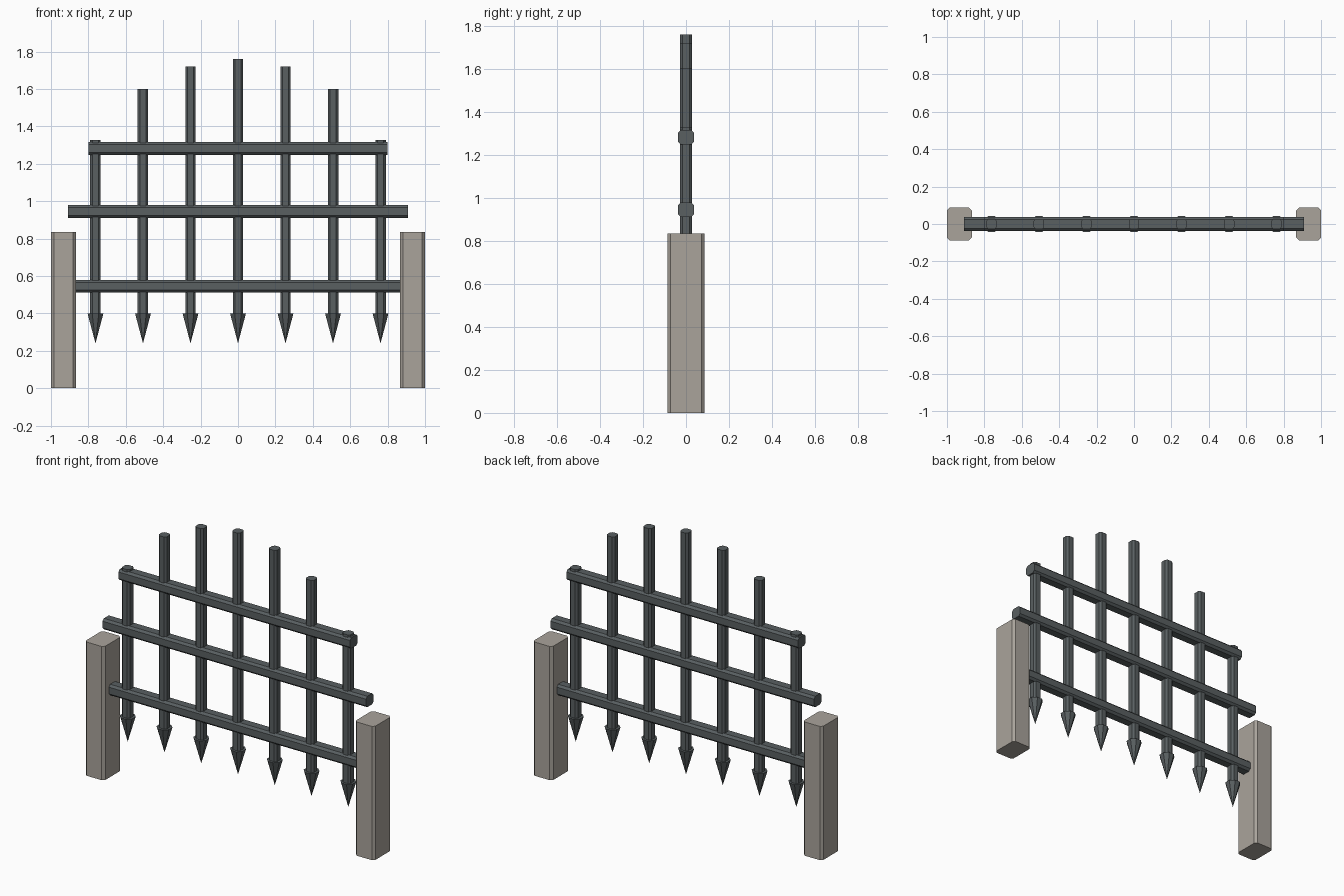
import bpy, bmesh, math
from mathutils import Matrix

if "Cube" in bpy.data.objects:
    bpy.data.objects.remove(bpy.data.objects["Cube"])


def material(name, col):
    m = bpy.data.materials.new(name)
    m.diffuse_color = (*col, 1)
    m.use_nodes = True
    m.node_tree.nodes["Principled BSDF"].inputs["Base Color"].default_value = m.diffuse_color
    return m


iron = material("iron", (0.10, 0.115, 0.12))
stone = material("stone", (0.40, 0.37, 0.33))


def finish(name, bm, mat):
    bmesh.ops.recalc_face_normals(bm, faces=bm.faces)
    me = bpy.data.meshes.new(name)
    bm.to_mesh(me)
    bm.free()
    me.materials.append(mat)
    ob = bpy.data.objects.new(name, me)
    bpy.context.collection.objects.link(ob)
    return ob


def prism(name, a, b, c, z0, z1, loc, mat, along_x=False):
    """Chamfered rectangle (half sizes a, b, chamfer c) extruded from z0 to z1."""
    bm = bmesh.new()
    pts = [(a, b - c), (a - c, b), (c - a, b), (-a, b - c),
           (-a, c - b), (c - a, -b), (a - c, -b), (a, c - b)]
    f = bm.faces.new([bm.verts.new((x, y, z0)) for x, y in pts])
    ext = bmesh.ops.extrude_face_region(bm, geom=[f], use_keep_orig=True)
    for v in ext["geom"]:
        if isinstance(v, bmesh.types.BMVert):
            v.co.z = z1
    if along_x:
        bm.transform(Matrix.Rotation(math.pi / 2, 4, 'Y'))
    ob = finish(name, bm, mat)
    ob.location = loc
    return ob


# stone posts
for side, s in (("left", -1), ("right", 1)):
    prism(side + "_post", 0.067, 0.087, 0.015, 0, 0.835, (s * 0.933, 0, 0), stone)

# horizontal rails
for name, z, half in (("lower_rail", 0.545, 0.91), ("middle_rail", 0.945, 0.91), ("upper_rail", 1.282, 0.80)):
    prism(name, 0.034, 0.037, 0.013, -half, half, (0, 0, z), iron, along_x=True)

# vertical bars with pointed spikes, tops following an arch
tops = [1.76, 1.72, 1.60, 1.328]
for i in range(-3, 4):
    x = i * 0.254
    prism("bar", 0.028, 0.028, 0.012, 0.39, tops[abs(i)], (x, 0, 0), iron)
    bm = bmesh.new()
    bmesh.ops.create_cone(bm, cap_ends=True, segments=8, radius1=0.0, radius2=0.046, depth=0.16,
                          matrix=Matrix.Translation((0, 0, 0.32)) @ Matrix.Rotation(math.pi / 8, 4, 'Z'))
    bmesh.ops.remove_doubles(bm, verts=bm.verts, dist=1e-5)
    finish("spike", bm, iron).location.x = x
